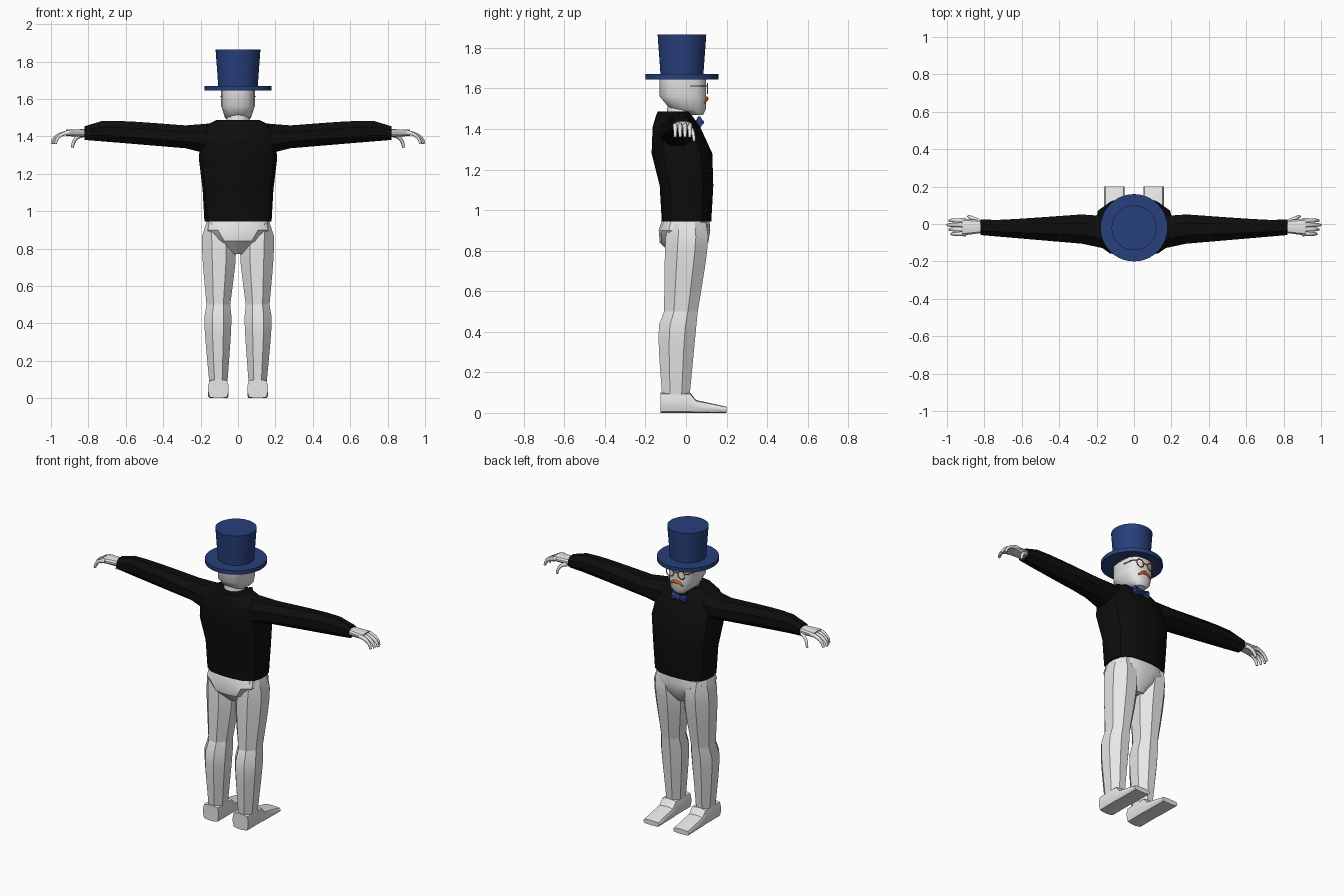
import bpy, bmesh, math

cube = bpy.data.objects.get("Cube")
if cube:
    bpy.data.objects.remove(cube)


def material(name, red, green, blue):
    mat = bpy.data.materials.new(name)
    mat.use_nodes = True
    colour = (red, green, blue, 1)
    mat.diffuse_color = colour
    shader = next(node for node in mat.node_tree.nodes if node.type == 'BSDF_PRINCIPLED')
    shader.inputs["Base Color"].default_value = colour
    return mat


white = material("pale_white", .8, .8, .8)
black = material("jacket_black", .004, .004, .004)
blue = material("hat_blue", .02, .05, .2)
orange = material("bright_orange", .75, .11, .01)


def smooth(obj, degrees=30):
    bpy.ops.object.select_all(action='DESELECT')
    obj.select_set(True)
    bpy.context.view_layer.objects.active = obj
    bpy.ops.object.shade_smooth_by_angle(angle=math.radians(degrees))


def name_primitive(name, mat):
    obj = bpy.context.object
    obj.name = name
    obj.data.materials.append(mat)
    smooth(obj)


def loft(name, mat, axis, rows, sides=12, squareness=3, mirror=1, degrees=30):
    """Skin rounded-box rings; each row is (position, low a, high a, low b, high b)."""
    bm = bmesh.new()
    rings = []
    for position, left, right, low, high in rows:
        ring = []
        for step in range(sides):
            angle = math.tau * (step + .5) / sides
            across, along = math.cos(angle), math.sin(angle)
            size = (abs(across) ** squareness + abs(along) ** squareness) ** (-1 / squareness)
            a = (left + right + (right - left) * across * size) / 2
            b = (low + high + (high - low) * along * size) / 2
            x, y, z = {'x': (position, a, b), 'y': (a, position, b), 'z': (a, b, position)}[axis]
            ring.append(bm.verts.new((x * mirror, y, z)))
        rings.append(ring)
    for ring, following in zip(rings, rings[1:]):
        for step in range(sides):
            bm.faces.new((ring[step - 1], ring[step], following[step], following[step - 1]))
    bm.faces.new(rings[0])
    bm.faces.new(rings[-1])
    bmesh.ops.recalc_face_normals(bm, faces=bm.faces)
    mesh = bpy.data.meshes.new(name)
    bm.to_mesh(mesh)
    bm.free()
    mesh.materials.append(mat)
    obj = bpy.data.objects.new(name, mesh)
    bpy.context.collection.objects.link(obj)
    smooth(obj, degrees)


def body(name, mat, rows, **options):
    """Symmetric upright part; each row is (height, half width, back, front)."""
    rings = [(height, -half, half, back, front) for height, half, back, front in rows]
    loft(name, mat, 'z', rings, sides=16, **options)


def limb(name, mat, axis, start, end, muscle, side):
    """Blend two end rings and swell the limb by the muscle offsets near its start."""
    rows = []
    steps = 6
    for step in range(steps + 1):
        t = step / steps
        swell = math.sin(math.pi * math.sqrt(t))
        rows.append([s + (e - s) * t + m * swell for s, e, m in zip(start, end, (0, *muscle))])
    loft(name, mat, axis, rows, sides=8, mirror=side, degrees=20)


def tube(name, mat, points, thickness, radii):
    curve = bpy.data.curves.new(name, 'CURVE')
    curve.dimensions = '3D'
    curve.bevel_depth = thickness
    curve.bevel_resolution = 1
    curve.use_fill_caps = True
    spline = curve.splines.new('POLY')
    spline.points.add(len(points) - 1)
    for target, point, radius in zip(spline.points, points, radii):
        target.co = (*point, 1)
        target.radius = radius
    curve.materials.append(mat)
    bpy.context.collection.objects.link(bpy.data.objects.new(name, curve))


def curled_digit(name, side, x, y, z, reach, drop, drift):
    """Quarter-ellipse finger that bends downward and tapers to its tip."""
    bends = [math.pi / 2 * step / 5 for step in range(6)]
    points = [(side * (x + reach * math.sin(bend)), y + drift * math.sin(bend),
               z - drop * (1 - math.cos(bend))) for bend in bends]
    tube(name, white, points, .013, [1 - bend / 4 for bend in bends])


def hat_part(name, bottom, top, lower_radius, upper_radius):
    bpy.ops.mesh.primitive_cone_add(vertices=40, radius1=lower_radius, radius2=upper_radius,
                                    depth=top - bottom, location=(0, -.02, (top + bottom) / 2))
    name_primitive(name, blue)


# Torso
body("jacket", black, [
    (.945, .18, -.12, .125), (1.12, .19, -.13, .135), (1.28, .21, -.17, .13),
    (1.41, .2, -.165, .07), (1.46, .17, -.15, .035), (1.487, .115, -.14, .015)])
body("pelvis", white, [
    (.96, .165, -.115, .115), (.9, .175, -.135, .12),
    (.84, .12, -.13, .11), (.77, .04, -.06, .06)])

# Head and neck
body("neck", white, [(1.44, .065, -.1, .02), (1.54, .06, -.09, .03)], squareness=2)
body("head", white, [
    (1.47, .035, .03, .085), (1.5, .07, -.08, .1),
    (1.56, .09, -.13, .1), (1.66, .09, -.13, .1)], degrees=40)

# Top hat
hat_part("hat_brim", 1.645, 1.67, .18, .18)
hat_part("hat_crown", 1.66, 1.865, .105, .12)

# Moustache
spread = range(-2, 3)
tube("moustache", orange,
     [(.023 * i, .101 - .003 * i * i, 1.55 - .006 * i * i) for i in spread],
     .011, [1 - .15 * i * i for i in spread])

# Spectacles bridge and bow tie knot
tube("glasses_bridge", orange, [(x, .105, 1.607) for x in (-.017, .017)], .003, (1, 1))
loft("bow_knot", blue, 'x', [(x, .05, .09, 1.42, 1.446) for x in (-.011, .011)], sides=8)

knee = (.5, .04, .17, -.11, .06)
shoulder = (.28, -.107, .053, 1.335, 1.46)

for side, label in ((1, "left"), (-1, "right")):
    # Spectacles
    bpy.ops.mesh.primitive_torus_add(location=(side * .04, .105, 1.6), rotation=(math.pi / 2, 0, 0),
                                     major_radius=.025, minor_radius=.003,
                                     major_segments=20, minor_segments=6)
    name_primitive(label + "_glasses_rim", orange)
    temple = [(.064, .105), (.084, .085), (.093, .02)]
    tube(label + "_glasses_temple", orange, [(side * x, y, 1.612) for x, y in temple],
         .003, (1, 1, 1))

    # Bow tie wing
    flare = [(0, .01), (.05, .03)]
    loft(label + "_bow_wing", blue, 'x',
         [(x, .05, .08, 1.433 - half, 1.433 + half) for x, half in flare], sides=8, mirror=side)

    # Sleeve
    limb(label + "_sleeve", black, 'x', (.82, -.06, .025, 1.38, 1.455), shoulder,
         (0, -.007, 0, .028), side)
    loft(label + "_shoulder", black, 'x', [shoulder, (.1, -.145, .04, 1.29, 1.475)],
         sides=8, mirror=side)

    # Hand
    loft(label + "_palm", white, 'x',
         [(.79, -.045, .018, 1.395, 1.44), (.92, -.062, .03, 1.402, 1.436)], mirror=side)
    for finger in range(4):
        curled_digit(f"{label}_finger_{finger + 1}", side, x=.9, y=-.053 + .024 * finger, z=1.42,
                     reach=.095 - .01 * abs(finger - 2), drop=.06, drift=0)
    curled_digit(label + "_thumb", side, x=.83, y=.015, z=1.405, reach=.055, drop=.065, drift=.025)

    # Leg
    limb(label + "_thigh", white, 'z', (.94, .08, .17, -.09, .1), knee,
         (-.06, .025, -.01, .02), side)
    limb(label + "_shin", white, 'z', knee, (.09, .055, .155, -.12, .02),
         (-.01, .015, -.025, 0), side)

    # Foot
    slope = [(-.125, .1), (.02, .1), (.05, .063), (.13, .046), (.2, .03)]
    loft(label + "_foot", white, 'y', [(y, .05, .16, 0, height) for y, height in slope],
         squareness=5, mirror=side)
